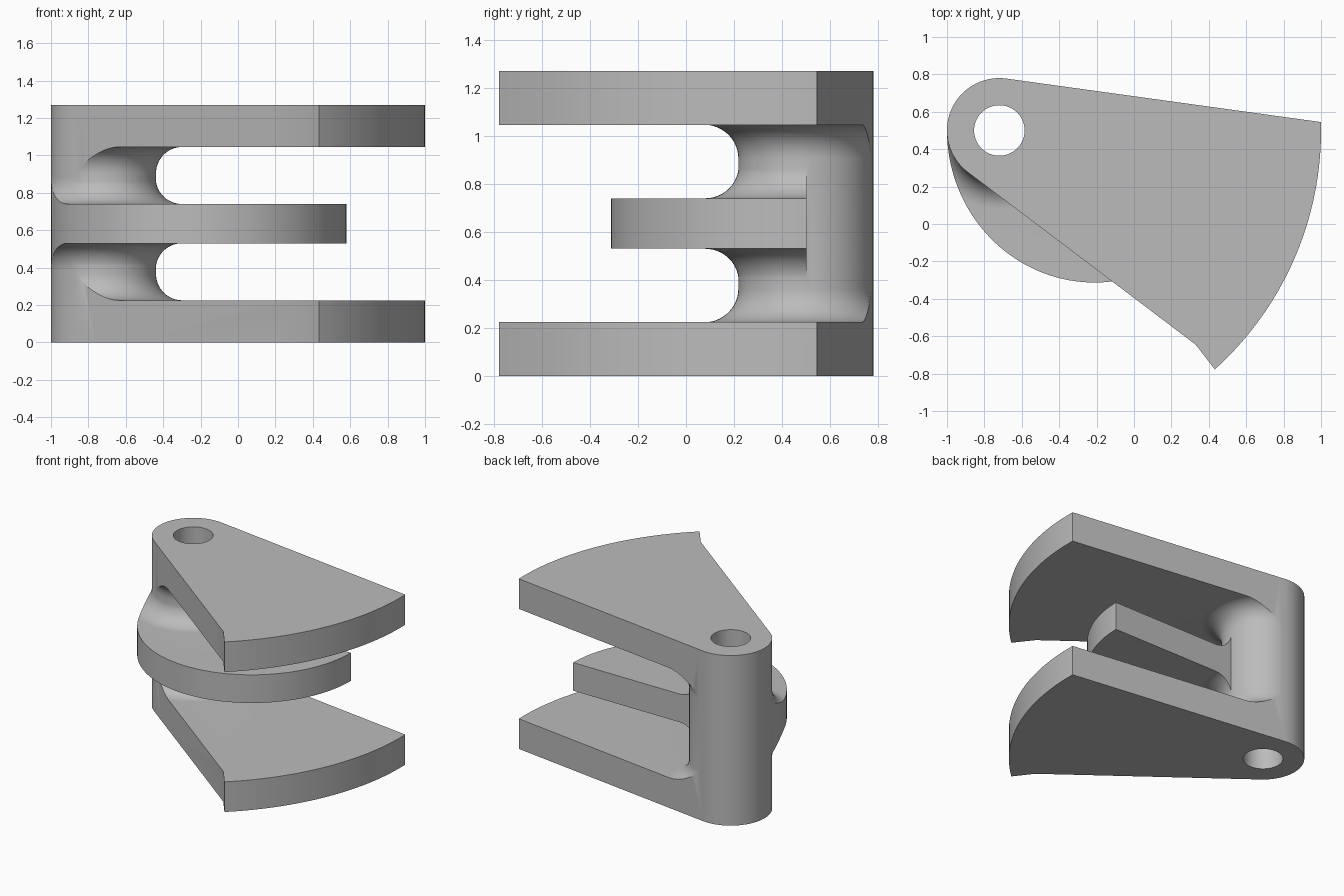
import bpy, bmesh
from math import sin, cos, pi, atan2, acos, hypot

cube = bpy.data.objects.get("Cube")
if cube:
    bpy.data.objects.remove(cube, do_unlink=True)

HX, HY, HUB_R = -0.72, 0.5, 0.28      # pivot axis and hub radius
HEIGHT, PLATE, FILLET = 1.27, 0.225, 0.14
CAM_LOW, CAM_HIGH = 0.53, 0.74

grey = bpy.data.materials.new("plain grey")
grey.use_nodes = True
grey.diffuse_color = (0.5, 0.5, 0.5, 1)
grey.node_tree.nodes["Principled BSDF"].inputs["Base Color"].default_value = (0.5, 0.5, 0.5, 1)


def arc(cx, cy, rx, ry, start, end, steps):
    return [(cx + rx * cos(start + (end - start) * i / steps),
             cy + ry * sin(start + (end - start) * i / steps)) for i in range(steps + 1)]


def finish(bm, name):
    bmesh.ops.recalc_face_normals(bm, faces=bm.faces)
    mesh = bpy.data.meshes.new(name)
    bm.to_mesh(mesh)
    bm.free()
    mesh.materials.append(grey)
    obj = bpy.data.objects.new(name, mesh)
    bpy.context.collection.objects.link(obj)
    return obj


def prism(name, outline, low, high):
    bm = bmesh.new()
    face = bm.faces.new([bm.verts.new((x, y, low)) for x, y in outline])
    top = bmesh.ops.extrude_face_region(bm, geom=[face])["geom"]
    bmesh.ops.translate(bm, vec=(0, 0, high - low),
                        verts=[v for v in top if isinstance(v, bmesh.types.BMVert)])
    return finish(bm, name)


def lathe(name, profile, steps=96):
    """Closed ring around the pivot axis from (radius, z) points."""
    bm = bmesh.new()
    rings = [[bm.verts.new((HX + r * cos(2 * pi * i / steps), HY + r * sin(2 * pi * i / steps), z))
              for r, z in profile] for i in range(steps)]
    n = len(profile)
    for i in range(steps):
        a, b = rings[i], rings[(i + 1) % steps]
        for j in range(n):
            k = (j + 1) % n
            bm.faces.new((a[j], b[j], b[k], a[k]))
    return finish(bm, name)


def combine(obj, other, operation):
    mod = obj.modifiers.new(operation.lower(), 'BOOLEAN')
    mod.operation, mod.solver, mod.object = operation, 'EXACT', other
    bpy.context.view_layer.objects.active = obj
    bpy.ops.object.modifier_apply(modifier=mod.name)
    bpy.data.objects.remove(other, do_unlink=True)


# Fan outline: hub arc, straight sides, wide arc and the small corner spur
corner = (1.0, 0.545)
dx, dy = corner[0] - HX, corner[1] - HY
back_tangent = atan2(dy, dx) + acos(HUB_R / hypot(dx, dy))
fan = arc(HX, HY, HUB_R, HUB_R, back_tangent, pi + atan2(0.8, 0.6), 48)
fan.append((0.33, -0.645))
fan += arc(HX, HY, 1.72, 1.72, -0.837, atan2(dy, dx), 48)

# Two fan plates joined by the hub, with fillets running into the plates
core = HUB_R + 0.002
top = HEIGHT - PLATE
profile = [(0.05, 0), (2, 0), (2, PLATE)]
profile += arc(core + FILLET, PLATE + FILLET, FILLET, FILLET, 1.5 * pi, pi, 14)
profile += arc(core + FILLET, top - FILLET, FILLET, FILLET, pi, 0.5 * pi, 14)
profile += [(2, top), (2, HEIGHT), (0.05, HEIGHT)]
bracket = lathe("hinge_bracket", profile)
combine(bracket, prism("fan_outline", fan, -0.1, HEIGHT + 0.1), 'INTERSECT')

# Half-round middle plate with fillets into the hub on both faces
profile = [(0.06, CAM_LOW - FILLET)]
profile += arc(HUB_R + FILLET, CAM_LOW - FILLET, FILLET, FILLET, pi, 0.5 * pi, 14)
profile += [(2, CAM_LOW), (2, CAM_HIGH)]
profile += arc(HUB_R + FILLET, CAM_HIGH + FILLET, FILLET, FILLET, 1.5 * pi, pi, 14)
profile += [(0.06, CAM_HIGH + FILLET)]
cam = lathe("middle_plate", profile)
half_round = arc(-0.21, 0.502, 0.79, 0.815, pi, 2 * pi, 72)
combine(cam, prism("half_round_outline", half_round, 0.1, HEIGHT - 0.1), 'INTERSECT')
combine(bracket, cam, 'UNION')

# Pin hole through the hub
hole = prism("pin_hole", arc(HX, HY, 0.135, 0.135, 0, 2 * pi, 64)[:-1], -0.2, HEIGHT + 0.2)
combine(bracket, hole, 'DIFFERENCE')

bpy.ops.object.select_all(action='DESELECT')
bracket.select_set(True)
bpy.context.view_layer.objects.active = bracket
bpy.ops.object.shade_smooth_by_angle(angle=0.5)
